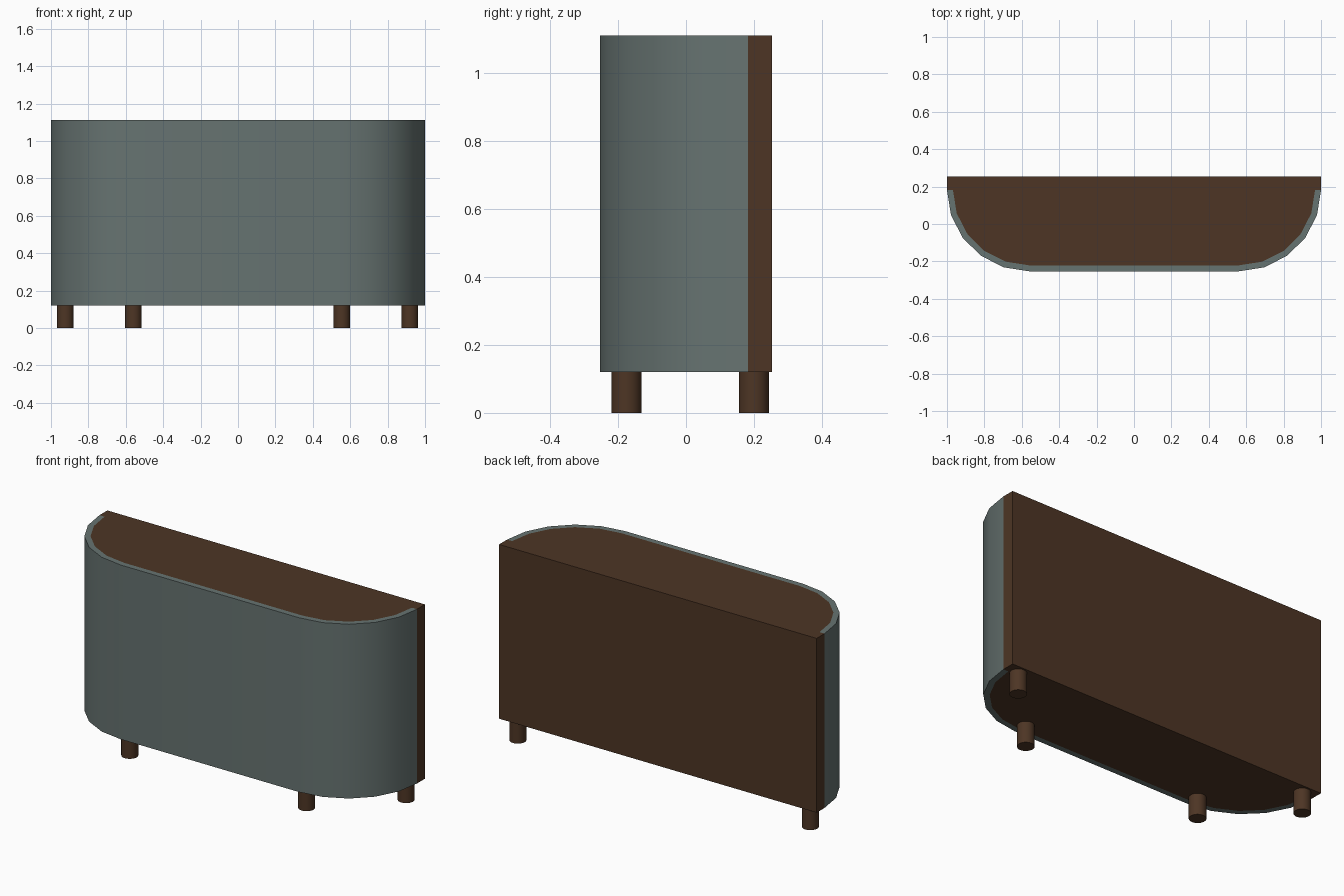
import bpy, bmesh, math

if "Cube" in bpy.data.objects:
    bpy.data.objects.remove(bpy.data.objects["Cube"])

Z0, Z1 = 0.12, 1.112      # body bottom and top
YB, YS, YF = 0.253, 0.182, -0.253   # back, start of curve, front
CX = 0.56                 # centre of the corner curves
T = 0.032                 # front panel thickness


def material(name, col):
    m = bpy.data.materials.new(name)
    m.diffuse_color = (*col, 1)
    m.use_nodes = True
    m.node_tree.nodes["Principled BSDF"].inputs["Base Color"].default_value = m.diffuse_color
    return m


brown = material("dark_wood", (0.075, 0.036, 0.018))
slate = material("slate_grey", (0.134, 0.172, 0.165))


def curve(inset):
    """Front outline from right to left, corners in five steps."""
    rx, ry = 1 - CX - inset, YS - YF - inset
    right = [(CX + rx * math.cos(math.radians(18 * i)),
              YS - ry * math.sin(math.radians(18 * i))) for i in range(6)]
    return right + [(-x, y) for x, y in reversed(right)]


def finish(obj, mat):
    obj.data.materials.append(mat)
    bpy.ops.object.select_all(action='DESELECT')
    obj.select_set(True)
    bpy.context.view_layer.objects.active = obj
    bpy.ops.object.shade_smooth_by_angle(angle=math.radians(30))


def prism(name, outline, mat):
    """Extrude a flat outline between the body bottom and top."""
    bm = bmesh.new()
    face = bm.faces.new([bm.verts.new((x, y, Z0)) for x, y in outline])
    ext = bmesh.ops.extrude_face_region(bm, geom=[face])
    up = [v for v in ext["geom"] if isinstance(v, bmesh.types.BMVert)]
    bmesh.ops.translate(bm, vec=(0, 0, Z1 - Z0), verts=up)
    bmesh.ops.recalc_face_normals(bm, faces=bm.faces)
    me = bpy.data.meshes.new(name)
    bm.to_mesh(me)
    bm.free()
    obj = bpy.data.objects.new(name, me)
    bpy.context.collection.objects.link(obj)
    finish(obj, mat)


# Wooden cabinet body with full-width back
prism("cabinet_body", curve(T) + [(-1, YS), (-1, YB), (1, YB), (1, YS)], brown)

# Curved front panel wrapping the body
prism("front_panel", curve(0) + curve(T)[::-1], slate)

# Round legs
for name, x, y in (("front_leg", 0.557, -0.175), ("back_leg", 0.921, 0.2)):
    for side, s in (("left", -1), ("right", 1)):
        bpy.ops.mesh.primitive_cylinder_add(
            vertices=32, radius=0.044, depth=Z0 + 0.002,
            location=(s * x - 0.002, y, Z0 / 2 + 0.001))
        leg = bpy.context.object
        leg.name = f"{name}_{side}"
        finish(leg, brown)
